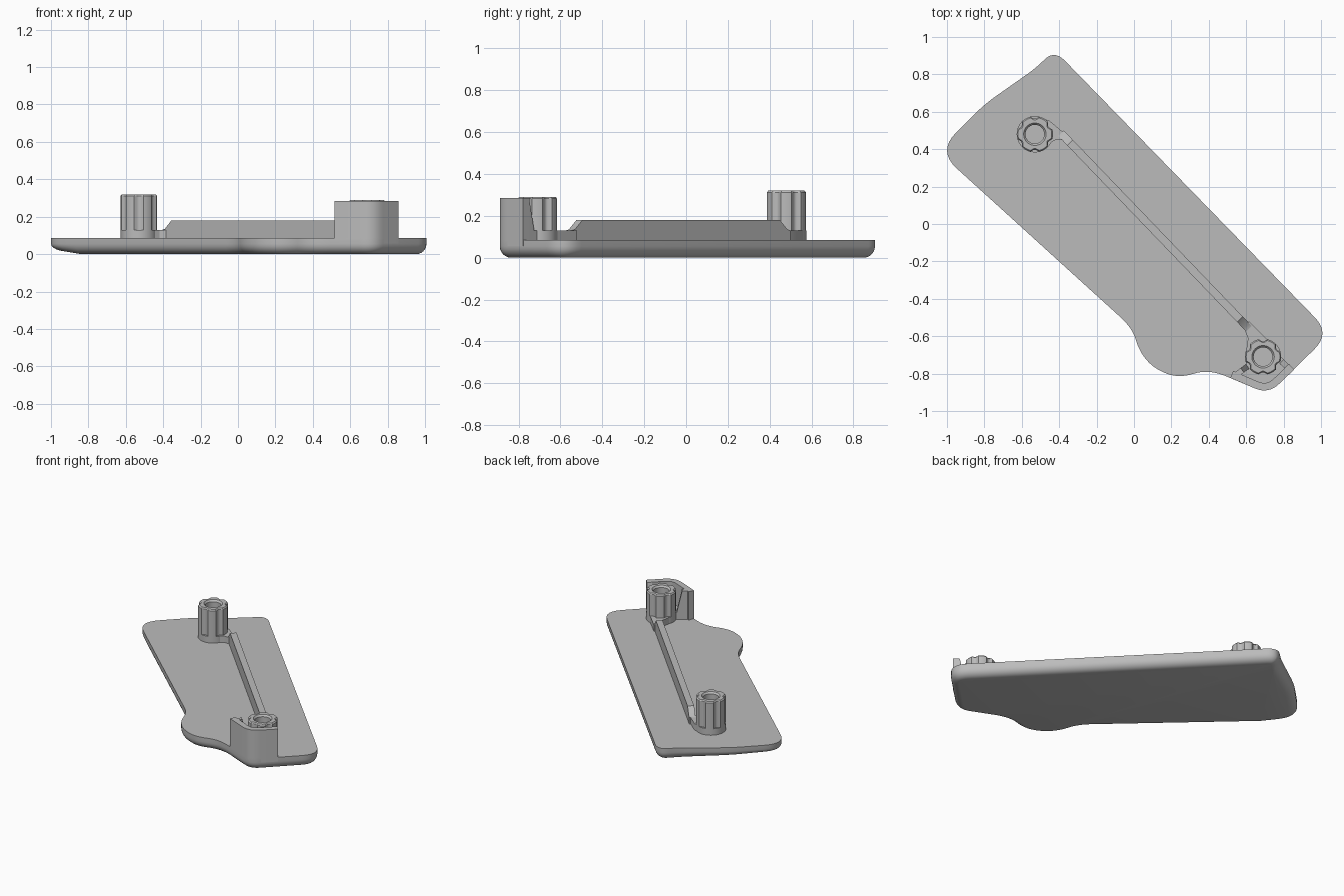
import bpy, bmesh, math
from mathutils import Vector

if "Cube" in bpy.data.objects:
    bpy.data.objects.remove(bpy.data.objects["Cube"], do_unlink=True)

grey = bpy.data.materials.new("plain grey")
grey.use_nodes = True
grey.diffuse_color = (0.5, 0.5, 0.5, 1)
grey.node_tree.nodes["Principled BSDF"].inputs["Base Color"].default_value = (0.5, 0.5, 0.5, 1)


def finish(name, bm):
    bmesh.ops.recalc_face_normals(bm, faces=bm.faces[:])
    mesh = bpy.data.meshes.new(name)
    bm.to_mesh(mesh)
    bm.free()
    mesh.materials.append(grey)
    obj = bpy.data.objects.new(name, mesh)
    bpy.context.collection.objects.link(obj)
    bpy.ops.object.select_all(action='DESELECT')
    obj.select_set(True)
    bpy.context.view_layer.objects.active = obj
    bpy.ops.object.shade_smooth_by_angle(angle=math.radians(32))
    return obj


def loft(rings):
    """Skin closed rings of points and cap both ends."""
    bm = bmesh.new()
    loops = [[bm.verts.new(p) for p in ring] for ring in rings]
    n = len(loops[0])
    for a, b in zip(loops, loops[1:]):
        for i in range(n):
            j = (i + 1) % n
            bm.faces.new((a[i], a[j], b[j], b[i]))
    bm.faces.new(loops[0])
    bm.faces.new(loops[-1])
    return bm


def prism(name, pts, z0, z1):
    return finish(name, loft([[(x, y, z) for x, y in pts] for z in (z0, z1)]))


def slab(name, start, direction, width, profile):
    """Upright slab: a (distance, height) profile thickened sideways."""
    p, d = Vector(start), Vector(direction).normalized()
    side = Vector((-d.y, d.x)) * width / 2
    rings = []
    for s in (1, -1):
        rings.append([(*(p + d * t + side * s), z) for t, z in profile])
    return finish(name, loft(rings))


def fillet(corners, steps=8):
    """Round each (x, y, tangent length) corner with a curve."""
    out = []
    n = len(corners)
    for i, (x, y, r) in enumerate(corners):
        c = Vector((x, y))
        a = Vector(corners[i - 1][:2]) - c
        b = Vector(corners[(i + 1) % n][:2]) - c
        p = c + a.normalized() * min(r, a.length * 0.49)
        q = c + b.normalized() * min(r, b.length * 0.49)
        for k in range(steps + 1):
            t = k / steps
            out.append(p * (1 - t) ** 2 + c * 2 * t * (1 - t) + q * t * t)
    return out


def inset(pts, d):
    """Move a counter-clockwise outline inward."""
    n = len(pts)
    res = []
    for i in range(n):
        t = (pts[(i + 1) % n] - pts[i - 1]).normalized()
        res.append(pts[i] + Vector((-t.y, t.x)) * d)
    return res


# Plate outline, counter-clockwise
corners = [
    (-0.425, 0.93, 0.08), (-0.53, 0.83, 0.05), (-0.80, 0.64, 0.08),
    (-1.05, 0.39, 0.14), (-0.01, -0.555, 0.08), (0.03, -0.685, 0.1),
    (0.11, -0.775, 0.1), (0.24, -0.825, 0.1), (0.40, -0.775, 0.1),
    (0.72, -0.91, 0.08), (1.05, -0.585, 0.12),
]
outline = fillet(corners)

# Plate with a rounded lower rim
TOP, RIM = 0.085, 0.055
levels = [(0, TOP)]
for k in range(7):
    a = math.radians(15 * k)
    levels.append((RIM * (1 - math.cos(a)), RIM * (1 - math.sin(a))))
bm = loft([[(p.x, p.y, z) for p in inset(outline, d)] for d, z in levels])
# Slightly raised underside beyond a crease at the far end
crease, normal = Vector((-0.85, 0.25, 0)), Vector((-0.84, 0.54, 0)).normalized()
bmesh.ops.bisect_plane(bm, geom=bm.verts[:] + bm.edges[:] + bm.faces[:], dist=1e-5,
                       plane_co=crease, plane_no=normal)
for v in bm.verts:
    reach = (v.co - crease).dot(normal)
    if reach > 0:
        v.co.z += 0.12 * reach * max(0, 1 - v.co.z / RIM)
finish("base_plate", bm)


# Fluted hollow posts on round collars
def post(name, cx, cy, h):
    profile = [(0.097, 0.07, 0), (0.097, 0.13, 0), (0.097, 0.13, 1),
               (0.097, h - 0.008, 1), (0.090, h, 1), (0.060, h, 0),
               (0.050, h - 0.012, 0), (0.050, 0.13, 0)]
    rings = []
    for r, z, fluted in profile:
        ring = []
        for k in range(96):
            a = math.tau * k / 96
            flute = max(0, math.cos(6 * (a - math.pi / 6)))
            rr = r - 0.014 * fluted * flute
            ring.append((cx + rr * math.cos(a), cy + rr * math.sin(a), z))
        rings.append(ring)
    finish(name, loft(rings))


post("rear_post", -0.53, 0.48, 0.32)
post("front_post", 0.69, -0.71, 0.29)

# Long rib between the posts, sloping down at both ends
start, end = Vector((-0.39, 0.485)), Vector((0.615, -0.56))
length = (end - start).length
slab("long_rib", start, end - start, 0.042,
     [(0, 0.07), (0, 0.13), (0.02, 0.135), (0.07, 0.18), (length - 0.07, 0.18),
      (length - 0.02, 0.135), (length, 0.13), (length, 0.07)])

# Low webs joining the rib to the posts
prism("rear_web", [(-0.53, 0.57), (-0.455, 0.555), (-0.36, 0.475), (-0.385, 0.45),
                   (-0.42, 0.45), (-0.46, 0.425), (-0.53, 0.48)], 0.07, 0.13)
prism("front_web", [(0.585, -0.55), (0.615, -0.52), (0.72, -0.625), (0.69, -0.71),
                    (0.60, -0.68), (0.61, -0.61)], 0.07, 0.13)

# Corner wall flush with the plate edge
arc = [p for p in outline if 0.53 < p.x < 0.85 and p.y < -0.79]
arc = [Vector((0.515, -0.823))] + arc + [Vector((0.857, -0.778))]
inner = []
for i, p in enumerate(arc):
    t = (arc[min(i + 1, len(arc) - 1)] - arc[max(i - 1, 0)]).normalized()
    inner.append(p + Vector((-t.y, t.x)) * 0.04)
prism("corner_wall", [tuple(p) for p in arc + inner[::-1]], 0.056, 0.285)

# Sloped ends of the corner wall
for name, p, d, reach in (("wall_end_inner", (0.535, -0.815), (0.8, 0.6), 0.055),
                          ("wall_end_outer", (0.836, -0.782), (-0.71, 0.71), 0.03)):
    slab(name, p, d, 0.03, [(0, 0.07), (0, 0.285), (reach, 0.285),
                            (reach + 0.035, 0.13), (reach + 0.06, 0.13),
                            (reach + 0.06, 0.07)])

# Raised floor between the wall and the front post
prism("corner_floor", [(0.57, -0.81), (0.70, -0.87), (0.82, -0.79), (0.78, -0.73),
                       (0.69, -0.71), (0.61, -0.75)], 0.07, 0.13)
